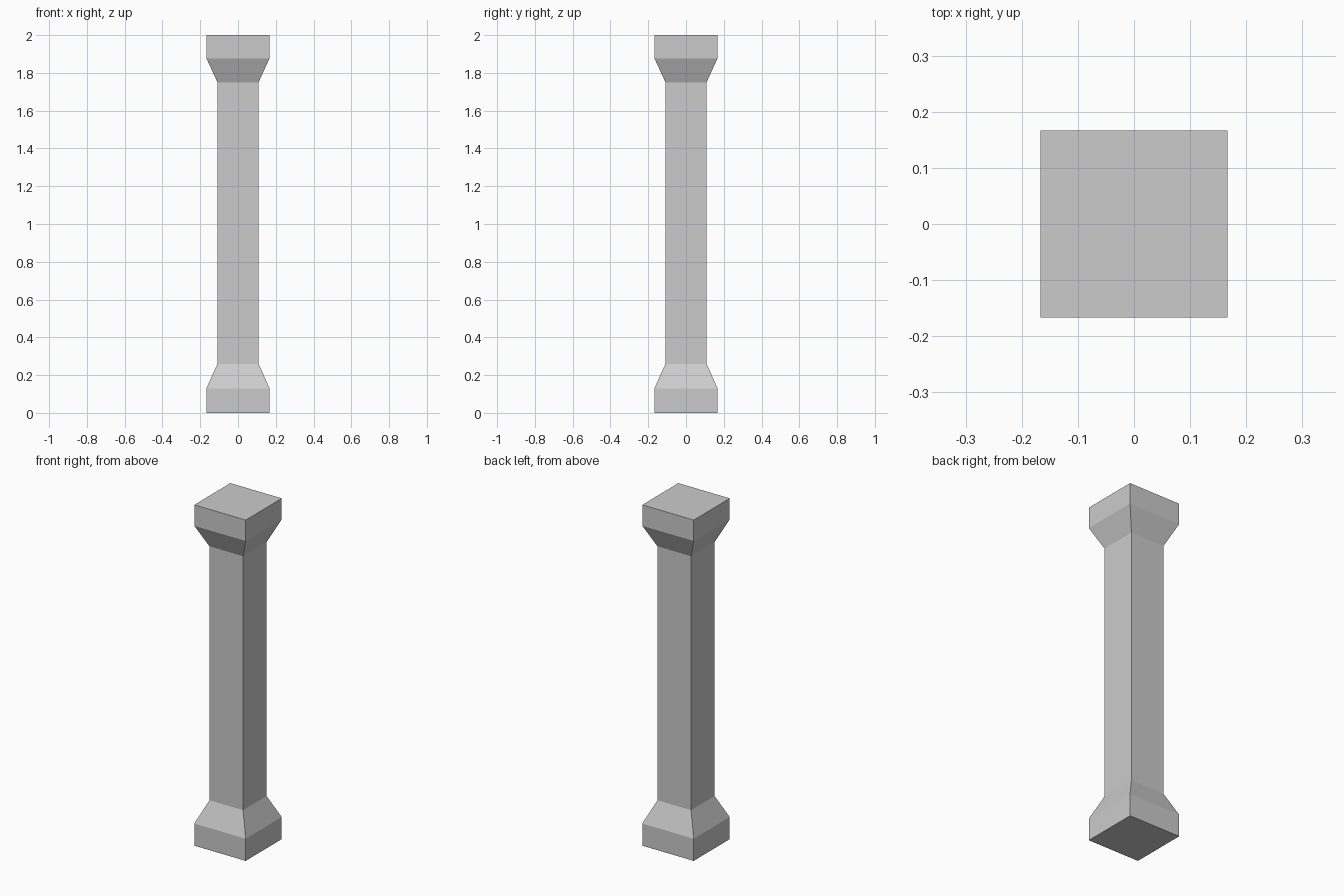
import bpy
import bmesh

if "Cube" in bpy.data.objects:
    bpy.data.objects.remove(bpy.data.objects["Cube"])

# Square column profile: (half width, height), base to capital
PROFILE = [
    (0.167, 0.0), (0.167, 0.13),   # base block
    (0.109, 0.26),                 # base flare
    (0.109, 1.75),                 # shaft
    (0.167, 1.877), (0.167, 2.0),  # capital flare and block
]
CORNERS = [(-1, -1), (1, -1), (1, 1), (-1, 1)]


def square_column(name, profile):
    bm = bmesh.new()
    rings = [[bm.verts.new((sx * w, sy * w, z)) for sx, sy in CORNERS]
             for w, z in profile]
    # Side faces between neighbouring rings
    for low, high in zip(rings, rings[1:]):
        for i in range(4):
            j = (i + 1) % 4
            bm.faces.new((low[i], low[j], high[j], high[i]))
    # End caps
    bm.faces.new(rings[0][::-1])
    bm.faces.new(rings[-1])
    mesh = bpy.data.meshes.new(name)
    bm.to_mesh(mesh)
    bm.free()
    obj = bpy.data.objects.new(name, mesh)
    bpy.context.collection.objects.link(obj)
    return obj


square_column("column", PROFILE)
